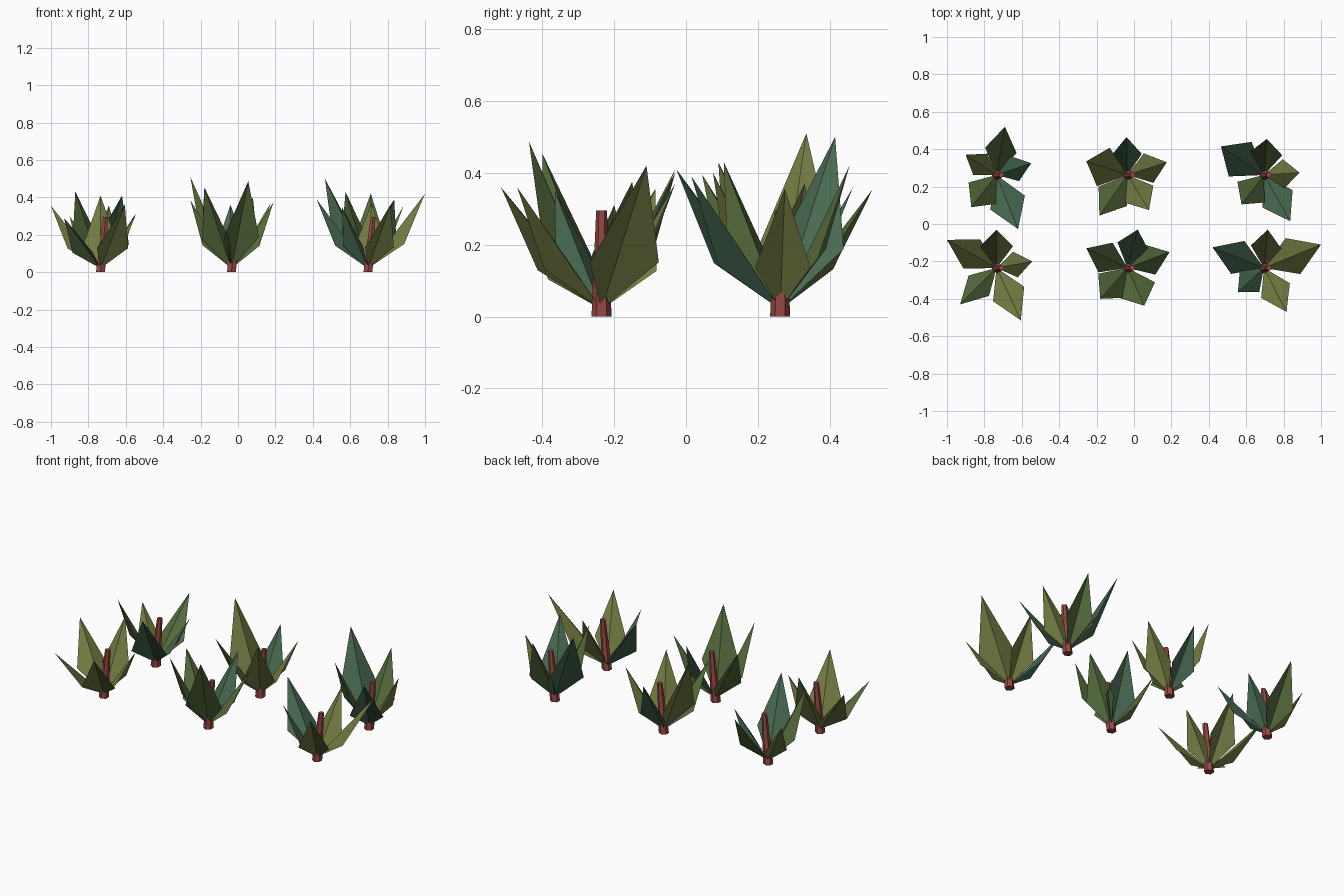
import bpy
import bmesh
from mathutils import Vector

cube = bpy.data.objects.get("Cube")
if cube:
    bpy.data.objects.remove(cube, do_unlink=True)


def make_material(name, colour):
    mat = bpy.data.materials.new(name)
    mat.use_nodes = True
    rgba = (*colour, 1.0)
    mat.diffuse_color = rgba
    mat.node_tree.nodes["Principled BSDF"].inputs["Base Color"].default_value = rgba
    return mat


olive = make_material("olive_leaf", (0.17, 0.2, 0.055))
green = make_material("green_leaf", (0.095, 0.15, 0.047))
teal = make_material("teal_leaf", (0.062, 0.14, 0.08))
red = make_material("red_stem", (0.32, 0.066, 0.058))


def add_object(name, bm, material):
    mesh = bpy.data.meshes.new(name)
    bm.to_mesh(mesh)
    bm.free()
    mesh.materials.append(material)
    obj = bpy.data.objects.new(name, mesh)
    bpy.context.scene.collection.objects.link(obj)
    return obj


def add_leaf(name, base, tip, material):
    """Kite-shaped blade, folded along its midrib with the sides bent outward."""
    along = tip - base
    length = along.length
    side = Vector((0, 0, 1)).cross(along).normalized()
    outward = along.cross(side).normalized()
    if outward.z > 0:
        outward.negate()
    middle = base + along * 0.4 + outward * length * 0.088
    bm = bmesh.new()
    root, point = bm.verts.new(base), bm.verts.new(tip)
    left = bm.verts.new(middle + side * length * 0.2)
    right = bm.verts.new(middle - side * length * 0.2)
    bm.faces.new((root, point, left))
    bm.faces.new((root, right, point))
    add_object(name, bm, material)


def add_stem(name, base):
    """Tapered six-sided stalk leaning slightly sideways."""
    height = 0.295
    bm = bmesh.new()
    bmesh.ops.create_cone(bm, cap_ends=True, segments=6, radius1=0.028,
                          radius2=0.015, depth=height)
    for v in bm.verts:
        v.co.z += height / 2
        v.co.x += 0.027 * v.co.z / height
        v.co += base
    add_object(name, bm, red)


# Each plant: ground position, then the tip and colour of its five leaves
# in the order back, left, front left, front right, right
plants = {
    "back_right": ((-0.735, 0.262), [
        (-0.69, 0.52, 0.355, green), (-0.55, 0.325, 0.31, teal),
        (-0.62, -0.027, 0.41, teal), (-0.87, 0.09, 0.43, green),
        (-0.9, 0.37, 0.3, olive)]),
    "back_middle": ((-0.035, 0.262), [
        (-0.04, 0.465, 0.36, teal), (0.175, 0.33, 0.37, olive),
        (0.08, 0.075, 0.4, olive), (-0.185, 0.045, 0.395, green),
        (-0.255, 0.335, 0.51, olive)]),
    "back_left": ((0.695, 0.262), [
        (0.71, 0.455, 0.42, green), (0.885, 0.275, 0.355, olive),
        (0.835, 0.015, 0.39, teal), (0.575, 0.105, 0.43, green),
        (0.465, 0.415, 0.5, teal)]),
    "front_right": ((-0.735, -0.235), [
        (-0.735, -0.03, 0.41, olive), (-0.545, -0.2, 0.31, olive),
        (-0.605, -0.515, 0.36, olive), (-0.93, -0.43, 0.29, green),
        (-1.0, -0.085, 0.355, olive)]),
    "front_middle": ((-0.035, -0.235), [
        (0.02, -0.03, 0.4, teal), (0.19, -0.15, 0.375, green),
        (0.055, -0.437, 0.487, green), (-0.18, -0.4, 0.454, green),
        (-0.255, -0.13, 0.385, green)]),
    "front_left": ((0.695, -0.235), [
        (0.715, -0.03, 0.37, olive), (1.0, -0.11, 0.42, olive),
        (0.815, -0.47, 0.36, olive), (0.555, -0.365, 0.35, teal),
        (0.42, -0.125, 0.39, teal)]),
}
sides = ("back", "left", "front_left", "front_right", "right")

for plant, ((x, y), leaves) in plants.items():
    add_stem(f"{plant}_plant_stem", Vector((x, y, 0)))
    for where, (*tip, material) in zip(sides, leaves):
        add_leaf(f"{plant}_plant_leaf_{where}", Vector((x, y, 0.02)),
                 Vector(tip), material)
